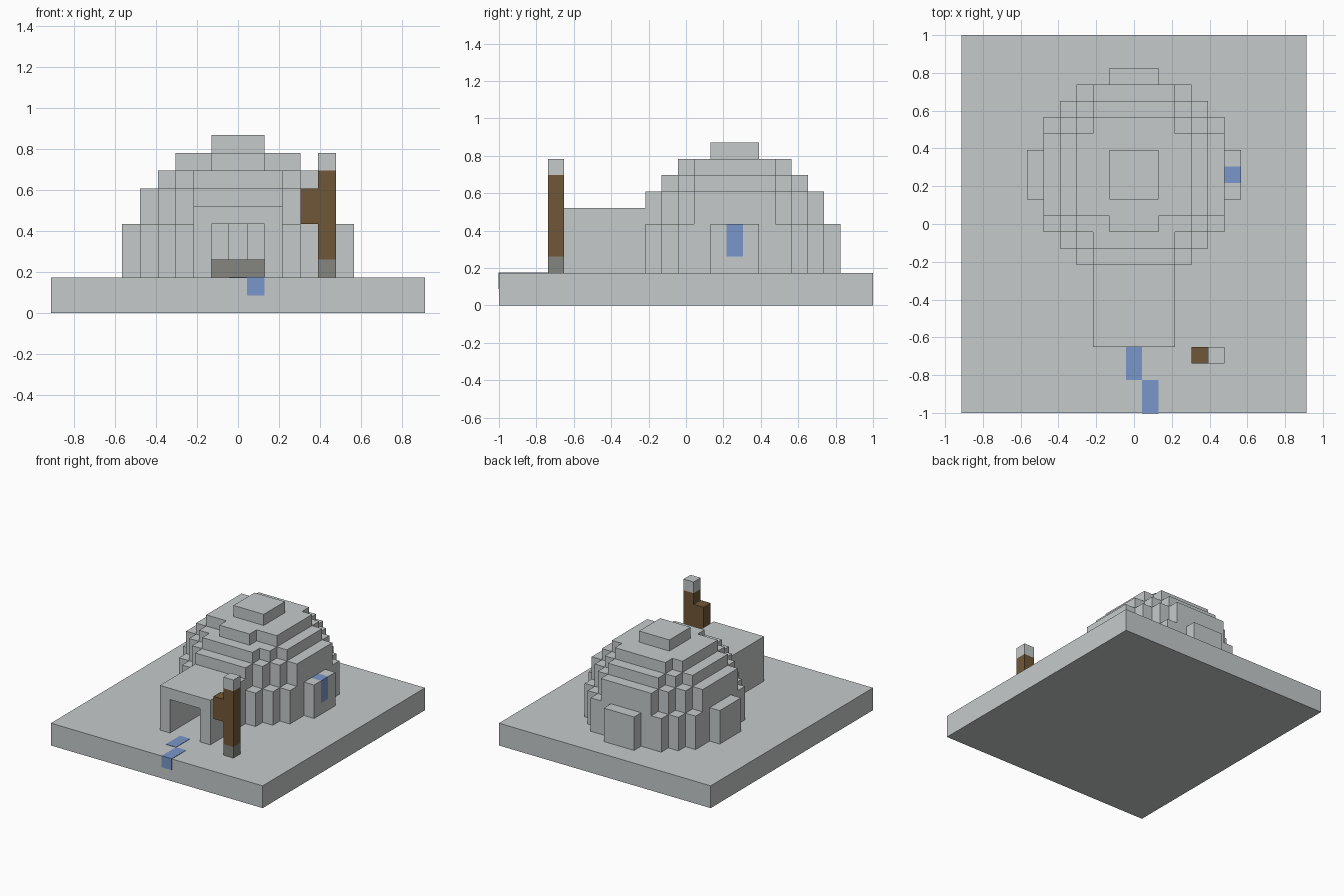
import bpy, bmesh
from mathutils import Vector

old = bpy.data.objects.get("Cube")
if old:
    bpy.data.objects.remove(old, do_unlink=True)

U = 2 / 23  # one block
DOME_Y = 3  # dome centre, in blocks


def material(name, r, g, b):
    m = bpy.data.materials.new(name)
    m.use_nodes = True
    m.diffuse_color = (r, g, b, 1)
    bsdf = m.node_tree.nodes["Principled BSDF"]
    bsdf.inputs["Base Color"].default_value = (r, g, b, 1)
    bsdf.inputs["Roughness"].default_value = 0.9
    return m


SNOW = material("pale grey snow", 0.56, 0.59, 0.59)
STONE = material("dark grey stone", 0.235, 0.238, 0.215)
WOOD = material("brown wood", 0.16, 0.095, 0.038)
ICE = material("blue ice", 0.195, 0.31, 0.59)


def finish(name, bm, mats):
    me = bpy.data.meshes.new(name)
    bm.to_mesh(me)
    bm.free()
    for m in mats:
        me.materials.append(m)
    ob = bpy.data.objects.new(name, me)
    bpy.context.scene.collection.objects.link(ob)
    return ob


def box(name, lo, hi, mat):
    """Box between two corners given in blocks."""
    lo, hi = Vector(lo) * U, Vector(hi) * U
    bm = bmesh.new()
    bmesh.ops.create_cube(bm, size=1)
    for v in bm.verts:
        v.co = (lo + hi) / 2 + v.co * (hi - lo)
    return finish(name, bm, [mat])


def block_mesh(name, cells, mats, pick):
    """Skin of a set of unit blocks, with flat areas merged."""
    bm = bmesh.new()
    for c in cells:
        centre = Vector(c) + Vector((0, 0, 0.5))
        for axis in range(3):
            for sign in (-1, 1):
                n = Vector((0, 0, 0))
                n[axis] = sign
                if tuple(int(a + b) for a, b in zip(c, n)) in cells:
                    continue
                s, t = Vector((0, 0, 0)), Vector((0, 0, 0))
                s[(axis + 1) % 3] = 0.5
                t[(axis + 2) % 3] = 0.5 * sign
                mid = centre + n * 0.5
                ring = (mid - s - t, mid + s - t, mid + s + t, mid - s + t)
                face = bm.faces.new([bm.verts.new(p * U) for p in ring])
                face.material_index = pick(c)
    bmesh.ops.remove_doubles(bm, verts=bm.verts, dist=0.001)
    bmesh.ops.dissolve_limit(bm, angle_limit=0.01, verts=bm.verts,
                             edges=bm.edges, delimit={'MATERIAL'})
    return finish(name, bm, mats)


# Ground slab
box("ground_slab", (-10.5, -11.5, 0), (10.5, 11.5, 2), SNOW)

# Dome tiers: bottom, top, and half width of each row out from the centre
TIERS = [
    (2, 5, [6, 6, 5, 5, 4, 3, 1]),
    (5, 7, [5, 5, 5, 4, 3, 2]),
    (7, 8, [4, 4, 4, 3, 2]),
    (8, 9, [3, 3, 3, 2]),
    (9, 10, [1, 1]),
]
solid = set()
for z0, z1, rows in TIERS:
    for z in range(z0, z1):
        for y in range(1 - len(rows), len(rows)):
            half = rows[abs(y)]
            if z == 8 and y == -3:
                half -= 1
            solid |= {(x, y + DOME_Y, z) for x in range(-half, half + 1)}

# Hollow room inside the dome
room = set()
for x, y, z in solid:
    around = {(x + i, y + j, z) for i in (-1, 0, 1) for j in (-1, 0, 1)}
    if around <= solid and (x, y, z + 1) in solid:
        room.add((x, y, z))

# Entrance tunnel and its passage
tunnel = {(x, y, z) for x in range(-2, 3) for y in range(-7, -1) for z in range(2, 6)}
passage = {(x, y, z) for x in (-1, 0, 1) for y in range(-7, DOME_Y) for z in (2, 3, 4)}
shell = (solid - room | tunnel) - passage


# Ice window on the left side of the dome
def window(c):
    return int(c[0] == 6 and c[1] == DOME_Y and c[2] > 2)


block_mesh("snow_shelter", shell, [SNOW, ICE], window)

# Hearth inside the room
box("hearth", (-1.5, 1.5, 2), (1.5, 4.5, 3), STONE)

# Post beside the entrance
for name, z0, z1, mat in (("post_foot", 2, 3, STONE),
                          ("post_shaft", 3, 8, WOOD),
                          ("post_cap", 8, 9, SNOW)):
    box(name, (4.5, -8.5, z0), (5.5, -7.5, z1), mat)
box("post_arm", (3.5, -8.5, 5), (4.5, -7.5, 7), WOOD)

# Frozen trickle running off the slab
T = 0.03
box("trickle_near_door", (-0.5, -9.5, 2), (0.5, -7.5, 2 + T), ICE)
box("trickle_at_edge", (0.5, -11.5, 2), (1.5, -9.5, 2 + T), ICE)
box("trickle_drip", (0.5, -11.5 - T, 1), (1.5, -11.5, 2 + T), ICE)
